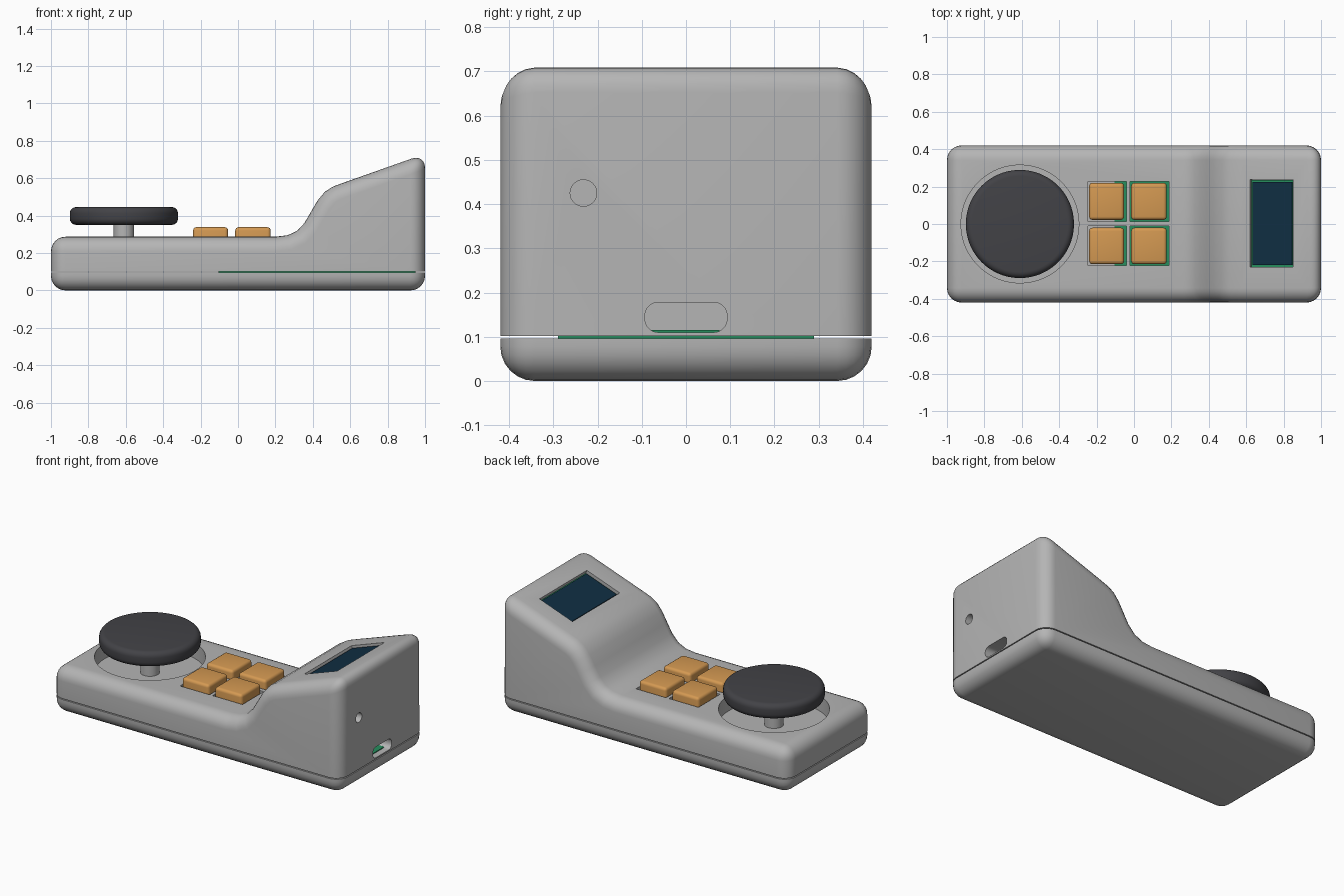
import bpy, bmesh, math
from mathutils import Matrix, Vector

if "Cube" in bpy.data.objects:
    bpy.data.objects.remove(bpy.data.objects["Cube"])


def material(name, rgb):
    m = bpy.data.materials.new(name)
    m.diffuse_color = (*rgb, 1)
    m.use_nodes = True
    m.node_tree.nodes["Principled BSDF"].inputs["Base Color"].default_value = m.diffuse_color
    return m


GREY = material("grey plastic", (0.46, 0.46, 0.46))
DARK = material("charcoal rubber", (0.055, 0.055, 0.062))
ORANGE = material("orange button", (0.66, 0.32, 0.085))
NAVY = material("navy glass", (0.005, 0.027, 0.055))
GREEN = material("green board", (0.02, 0.27, 0.11))


def make(name, bm, mat):
    bmesh.ops.recalc_face_normals(bm, faces=bm.faces)
    me = bpy.data.meshes.new(name)
    bm.to_mesh(me)
    bm.free()
    ob = bpy.data.objects.new(name, me)
    bpy.context.collection.objects.link(ob)
    me.materials.append(mat)
    return ob


def bevel(bm, width, segments, skip=lambda e: False):
    bm.normal_update()
    edges = [e for e in bm.edges if e.calc_face_angle(0) > 0.7 and not skip(e)]
    bmesh.ops.bevel(bm, geom=edges, offset=width, segments=segments,
                    profile=0.5, affect='EDGES', clamp_overlap=False)


def box_bm(x0, x1, y0, y1, z0, z1):
    bm = bmesh.new()
    m = Matrix.Translation(((x0 + x1) / 2, (y0 + y1) / 2, (z0 + z1) / 2))
    bmesh.ops.create_cube(bm, size=1,
                          matrix=m @ Matrix.Diagonal((x1 - x0, y1 - y0, z1 - z0, 1)))
    return bm


def cyl_bm(center, r, depth, n=64, axis='Z'):
    bm = bmesh.new()
    rot = Matrix.Rotation(math.pi / 2, 4, 'Y') if axis == 'X' else Matrix()
    bmesh.ops.create_cone(bm, cap_ends=True, segments=n, radius1=r, radius2=r,
                          depth=depth, matrix=Matrix.Translation(center) @ rot)
    return bm


def smooth(ob):
    bpy.ops.object.select_all(action='DESELECT')
    ob.select_set(True)
    bpy.context.view_layer.objects.active = ob
    bpy.ops.object.shade_smooth_by_angle(angle=math.radians(35))


def cut(ob, cutter):
    """Subtract the cutter, then discard it."""
    bpy.context.view_layer.objects.active = ob
    mod = ob.modifiers.new("cut", 'BOOLEAN')
    mod.operation, mod.solver, mod.object = 'DIFFERENCE', 'EXACT', cutter
    bpy.ops.object.modifier_apply(modifier=mod.name)
    bpy.data.objects.remove(cutter)


# Upper shell: side profile extruded across the width, outer edges rounded
HALF, SPLIT = 0.42, 0.102
profile = [(-1, SPLIT), (-1, 0.287), (0.20, 0.287), (0.265, 0.295), (0.315, 0.318),
           (0.355, 0.36), (0.39, 0.42), (0.425, 0.48), (0.465, 0.528),
           (0.51, 0.556), (0.57, 0.578), (1, 0.73), (1, SPLIT)]
bm = bmesh.new()
side = bm.faces.new([bm.verts.new((x, -HALF, z)) for x, z in profile])
new = bmesh.ops.extrude_face_region(bm, geom=[side])["geom"]
bmesh.ops.translate(bm, verts=[v for v in new if isinstance(v, bmesh.types.BMVert)],
                    vec=(0, 2 * HALF, 0))
bmesh.ops.recalc_face_normals(bm, faces=bm.faces)
bevel(bm, 0.078, 6, lambda e: all(abs(v.co.z - SPLIT) < 1e-4 for v in e.verts))
shell = make("upper_shell", bm, GREY)

# Knob well
WX = -0.61
cut(shell, make("well_cutter", cyl_bm((WX, 0, 0.39), 0.315, 0.40, 96), GREY))

# Button openings and buttons
xs = [(-0.24, -0.053), (-0.015, 0.175)]
ys = [(-0.215, -0.02), (0.022, 0.22)]
for i, (x0, x1) in enumerate(xs):
    for j, (y0, y1) in enumerate(ys):
        c = box_bm(x0 - 0.006, x1 + 0.012, y0 - 0.008, y1 + 0.008, 0.05, 0.4)
        cut(shell, make("button_cutter", c, GREY))
        bm = box_bm(x0, x1, y0, y1, 0.12, 0.338)
        bevel(bm, 0.018, 4)
        smooth(make(f"button_{i}_{j}", bm, ORANGE))

# Tilted screen window, backing board and glass
slope = math.atan2(0.73 - 0.578, 0.43)
tilt = (Matrix.Translation((0.735, 0.003, 0.578 + 0.165 * math.tan(slope)))
        @ Matrix.Rotation(-slope, 4, 'Y'))


def tilted(name, hx, hy, z0, z1, mat):
    bm = box_bm(-hx, hx, -hy, hy, z0, z1)
    bm.transform(tilt)
    return make(name, bm, mat)


cut(shell, tilted("screen_cutter", 0.121, 0.234, -0.03, 0.1, GREY))
tilted("screen_board", 0.12, 0.233, -0.032, -0.02, GREEN)
tilted("screen_glass", 0.111, 0.222, -0.022, -0.012, NAVY)

# Rounded port slot and round hole in the tall end
bm = box_bm(0.88, 1.1, -0.093, 0.093, 0.11, 0.178)
bevel(bm, 0.03, 5, lambda e: abs(e.verts[0].co.x - e.verts[1].co.x) < 0.1)
cut(shell, make("port_cutter", bm, GREY))
make("port_board", box_bm(0.885, 0.96, -0.078, 0.076, 0.108, 0.115), GREEN)
cut(shell, make("hole_cutter", cyl_bm((1, -0.232, 0.425), 0.03, 0.16, 32, 'X'), GREY))
smooth(shell)

# Base tray, separated from the shell by a fine seam
bm = box_bm(-1, 1, -HALF, HALF, 0, 0.096)
bevel(bm, 0.078, 6, lambda e: all(v.co.z > 0.09 for v in e.verts))
smooth(make("base_tray", bm, GREY))

# Circuit board in the seam
make("circuit_board", box_bm(-0.105, 0.95, -0.29, 0.29, 0.094, 0.104), GREEN)

# Knob and stem
bm = cyl_bm((WX, 0, 0.398), 0.289, 0.095, 96)
bevel(bm, 0.033, 5)
smooth(make("knob", bm, DARK))
smooth(make("knob_stem", cyl_bm((WX, 0, 0.27), 0.055, 0.18, 40), GREY))
